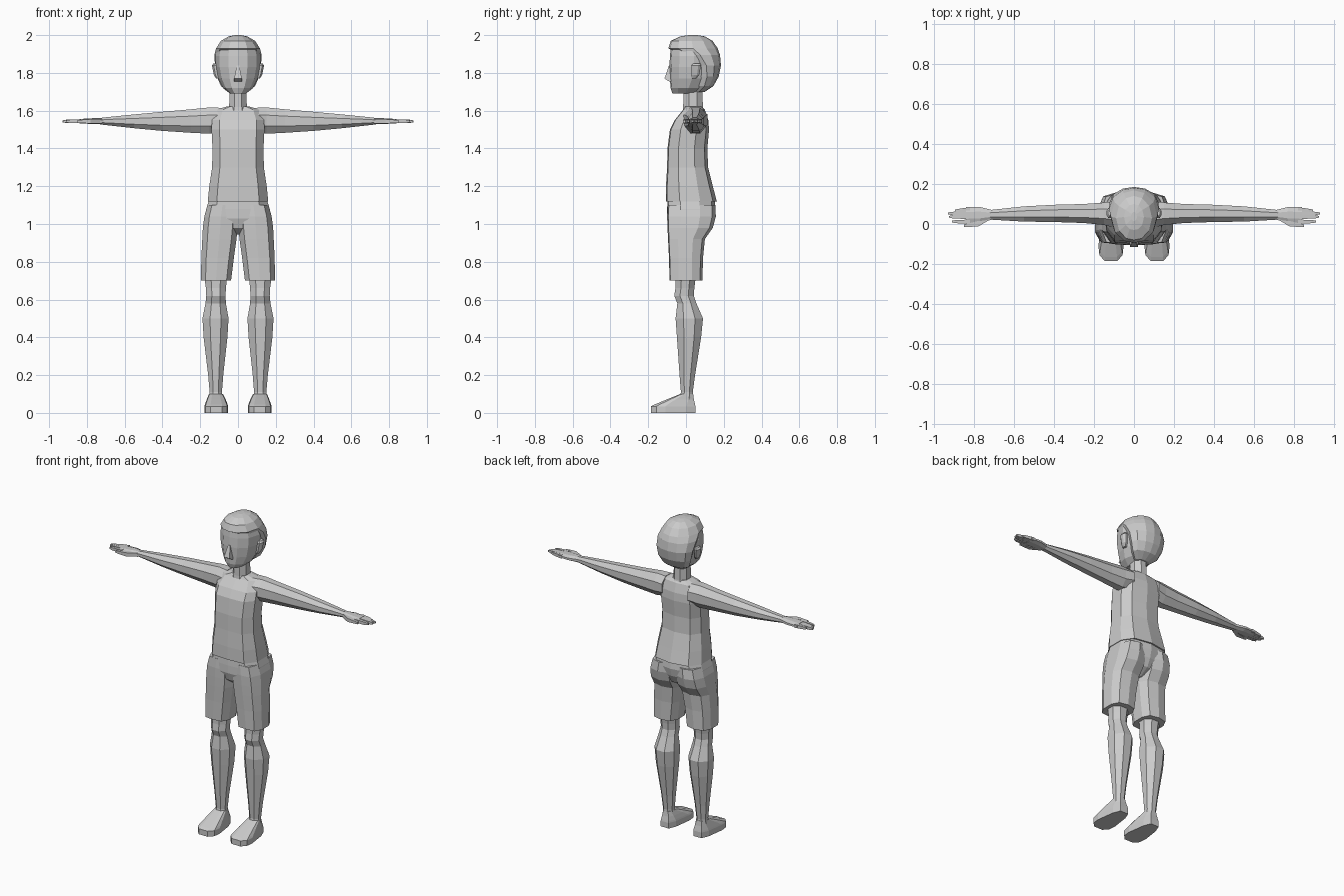
import bpy, bmesh

# Half cross-section templates (first axis >= 0), mirrored into closed rings
def ring(half):
    return half + [(-a, b) for a, b in reversed(half) if a > 1e-6]

BOXY = ring([(0, -1), (.7, -.95), (1, -.45), (1, .35), (.72, .85), (0, 1)])
ROUND = ring([(0, -1), (.42, -.93), (.82, -.6), (1, 0), (.84, .55), (.45, .9), (0, 1)])
OCT = ring([(.42, -1), (1, -.42), (1, .42), (.42, 1)])
LIMB = ring([(0, -1), (.75, -.72), (1, 0), (.75, .72), (0, 1)])
SHOE = ring([(.5, -1), (.92, -.75), (1, -.35), (.75, .6), (.45, 1)])
QUAD = ring([(1, -1), (1, 1)])


def loft(name, sections, shape, axis='z', mirror=False):
    """Each section: position along axis, then min/max of the two other axes."""
    bm = bmesh.new()
    rings = []
    for p, a0, a1, b0, b1 in sections:
        r = []
        for a, b in shape:
            u = (a0 + a1) / 2 + a * (a1 - a0) / 2
            v = (b0 + b1) / 2 + b * (b1 - b0) / 2
            r.append(bm.verts.new((u, v, p) if axis == 'z' else (p, u, v)))
        rings.append(r)
    n = len(shape)
    for lo, hi in zip(rings, rings[1:]):
        for i in range(n):
            j = (i + 1) % n
            bm.faces.new((lo[i], lo[j], hi[j], hi[i]))
    bm.faces.new(rings[0][::-1])
    bm.faces.new(rings[-1])
    bmesh.ops.recalc_face_normals(bm, faces=bm.faces)
    me = bpy.data.meshes.new(name)
    bm.to_mesh(me)
    bm.free()
    ob = bpy.data.objects.new(name, me)
    bpy.context.collection.objects.link(ob)
    if mirror:
        ob.modifiers.new("mirror", 'MIRROR')
    return ob


def sym(rows):
    return [(z, -w, w, f, b) for z, w, f, b in rows]


# Head, hair and neck
loft("head", sym([(1.69, .042, -.072, .07), (1.72, .08, -.082, .11),
                  (1.77, .105, -.085, .15), (1.83, .118, -.088, .17),
                  (1.89, .12, -.085, .17), (1.94, .108, -.08, .15),
                  (1.975, .08, -.06, .12)]), ROUND)
loft("hair", sym([(1.70, .05, .04, .10), (1.73, .09, .05, .145),
                  (1.78, .112, .05, .173), (1.84, .122, .03, .185),
                  (1.895, .125, -.03, .18), (1.93, .116, -.094, .168),
                  (1.97, .09, -.08, .14), (1.993, .05, -.03, .1),
                  (2.0, .015, .015, .06)]), ROUND)
loft("neck", sym([(1.58, .06, -.02, .1), (1.62, .047, -.015, .09),
                  (1.72, .043, -.012, .085)]), OCT)

# Nose and ears
loft("nose", sym([(1.755, .022, -.09, -.06), (1.77, .02, -.114, -.06),
                  (1.84, .007, -.09, -.06)]), QUAD)
loft("ear", [(1.77, .095, .116, .03, .055), (1.79, .1, .128, .03, .07),
             (1.84, .105, .138, .03, .08), (1.85, .105, .13, .04, .075)],
     OCT, mirror=True)

# Shirt body
loft("shirt", sym([(1.12, .16, -.107, .163), (1.2, .152, -.106, .142),
                   (1.3, .137, -.1, .117), (1.4, .135, -.098, .113),
                   (1.5, .14, -.085, .122), (1.55, .138, -.06, .118),
                   (1.605, .115, -.015, .1), (1.622, .06, -.005, .085)]), BOXY)

# Arms and hands
loft("arm", [(.09, -.02, .115, 1.49, 1.615), (.15, -.005, .107, 1.478, 1.617),
             (.25, .005, .1, 1.483, 1.607), (.4, .01, .096, 1.493, 1.594),
             (.55, .012, .088, 1.507, 1.58), (.72, .022, .07, 1.526, 1.563)],
     OCT, 'x', True)
loft("palm", [(.71, .022, .07, 1.527, 1.562), (.77, .005, .085, 1.53, 1.56),
              (.84, .002, .084, 1.532, 1.556)], OCT, 'x', True)
for i, (y, tip, ytip) in enumerate([(.074, .895, .068), (.054, .93, .053),
                                    (.034, .925, .036), (.012, .91, .012)]):
    loft(f"finger_{i + 1}", [(.82, y - .01, y + .01, 1.534, 1.555),
                             (tip - .02, ytip - .008, ytip + .008, 1.535, 1.552),
                             (tip, ytip - .004, ytip + .004, 1.538, 1.548)],
         QUAD, 'x', True)
loft("thumb", [(.72, .022, .045, 1.532, 1.556), (.78, -.013, .015, 1.532, 1.555),
               (.85, -.015, -.002, 1.536, 1.55)], QUAD, 'x', True)

# Shorts: pelvis and legs
loft("shorts_seat", sym([(.945, .03, -.04, .06), (.98, .1, -.085, .12),
                         (1.03, .172, -.1, .145), (1.08, .168, -.1, .157),
                         (1.13, .153, -.097, .152)]), BOXY)
loft("shorts_leg", [(.7, .037, .196, -.087, .087), (.82, .022, .194, -.09, .09),
                    (.92, .008, .189, -.095, .1), (.98, .002, .186, -.098, .142),
                    (1.04, .002, .178, -.1, .158), (1.1, .002, .162, -.097, .155)],
     BOXY, mirror=True)

# Bare lower legs and shoes
loft("lower_leg", [(.07, .083, .152, -.035, .038), (.11, .085, .15, -.027, .036),
                   (.2, .078, .158, -.034, .048), (.4, .056, .182, -.048, .08),
                   (.5, .05, .188, -.055, .09), (.58, .064, .172, -.046, .055),
                   (.62, .066, .168, -.062, .042), (.66, .064, .17, -.056, .044),
                   (.72, .058, .178, -.055, .052)], OCT, mirror=True)
loft("shoe", [(0, .052, .178, -.185, .05), (.035, .052, .178, -.185, .05),
              (.045, .055, .175, -.165, .048), (.07, .065, .166, -.105, .042),
              (.1, .08, .154, -.03, .038)], SHOE, mirror=True)
